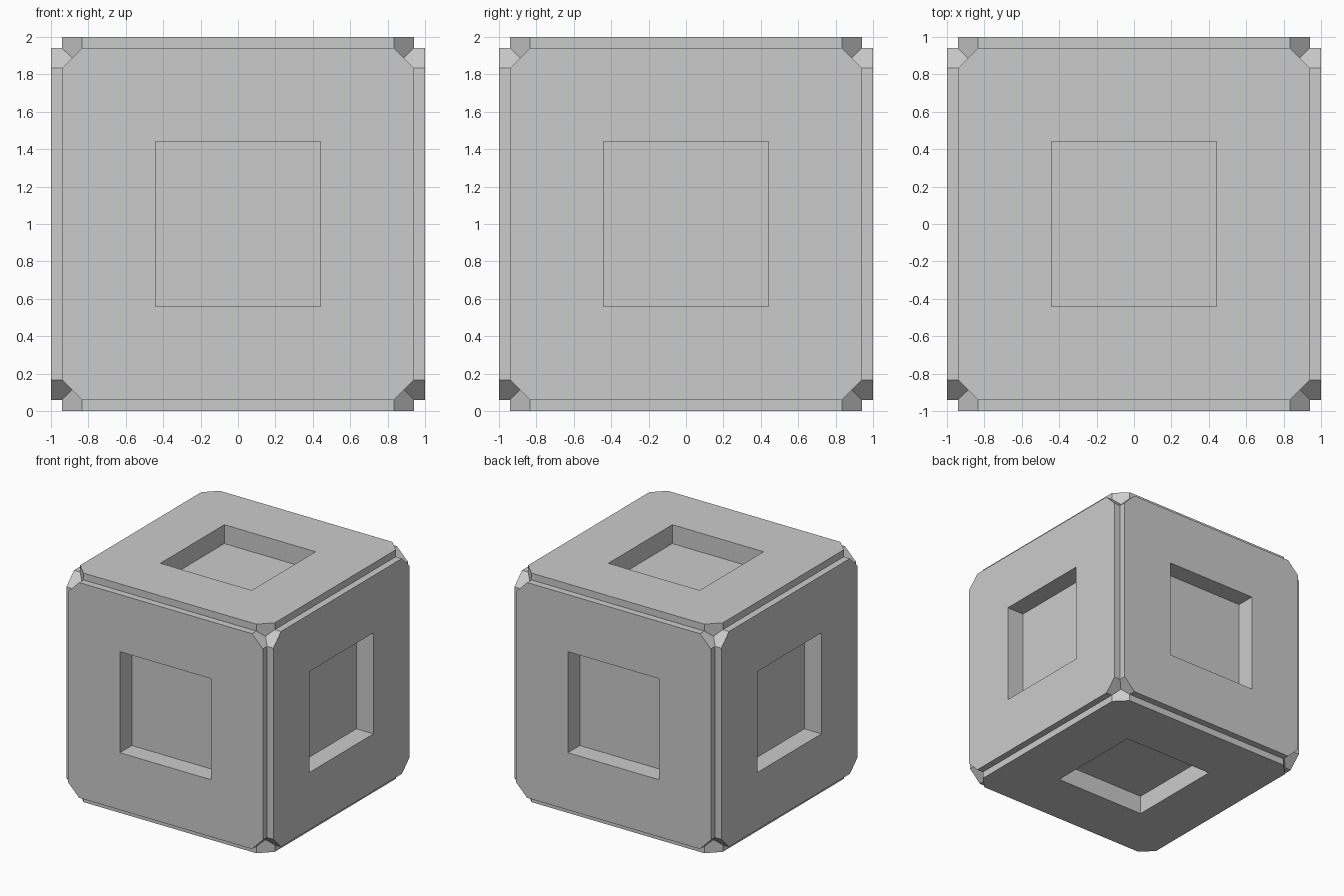
import bpy, bmesh
from math import pi
from mathutils import Matrix, Vector

if "Cube" in bpy.data.objects:
    bpy.data.objects.remove(bpy.data.objects["Cube"])

E = 0.94        # plate edge, leaving a stepped groove along every cube edge
C = 0.835       # where the clipped corner of a plate begins
M = (E + C) / 2  # point where three corner facets meet
R = 0.441       # half width of the square recess
D = 0.165       # recess depth

bm = bmesh.new()


def face(matrix, points):
    bm.faces.new([bm.verts.new(matrix @ Vector(p)) for p in points])


def add_side(side):
    """One cube side: clipped plate, groove walls, corner facets and recess."""
    for k in range(4):
        m = side @ Matrix.Rotation(k * pi / 2, 4, 'Z')
        # plate border and clipped corner
        face(m, [(R, -R, 1), (E, -C, 1), (E, C, 1), (R, R, 1)])
        face(m, [(R, R, 1), (E, C, 1), (C, E, 1)])
        # groove wall
        face(m, [(E, -C, 1), (E, -C, E), (E, C, E), (E, C, 1)])
        # facet of the cube corner
        face(m, [(E, C, 1), (E, C, E), (M, M, M), (C, E, E), (C, E, 1)])
        # recess wall
        face(m, [(R, -R, 1), (R, R, 1), (R, R, 1 - D), (R, -R, 1 - D)])
    # recess floor
    face(side, [(-R, -R, 1 - D), (R, -R, 1 - D), (R, R, 1 - D), (-R, R, 1 - D)])


# six sides: four around x, two around y
lift = Matrix.Translation((0, 0, 1))
for k in range(4):
    add_side(lift @ Matrix.Rotation(k * pi / 2, 4, 'X'))
for s in (-1, 1):
    add_side(lift @ Matrix.Rotation(s * pi / 2, 4, 'Y'))

# weld the sides into one closed body
bmesh.ops.remove_doubles(bm, verts=bm.verts, dist=0.001)
bmesh.ops.recalc_face_normals(bm, faces=bm.faces)

mesh = bpy.data.meshes.new("crate_block")
bm.to_mesh(mesh)
bm.free()
bpy.context.collection.objects.link(bpy.data.objects.new("crate_block", mesh))
